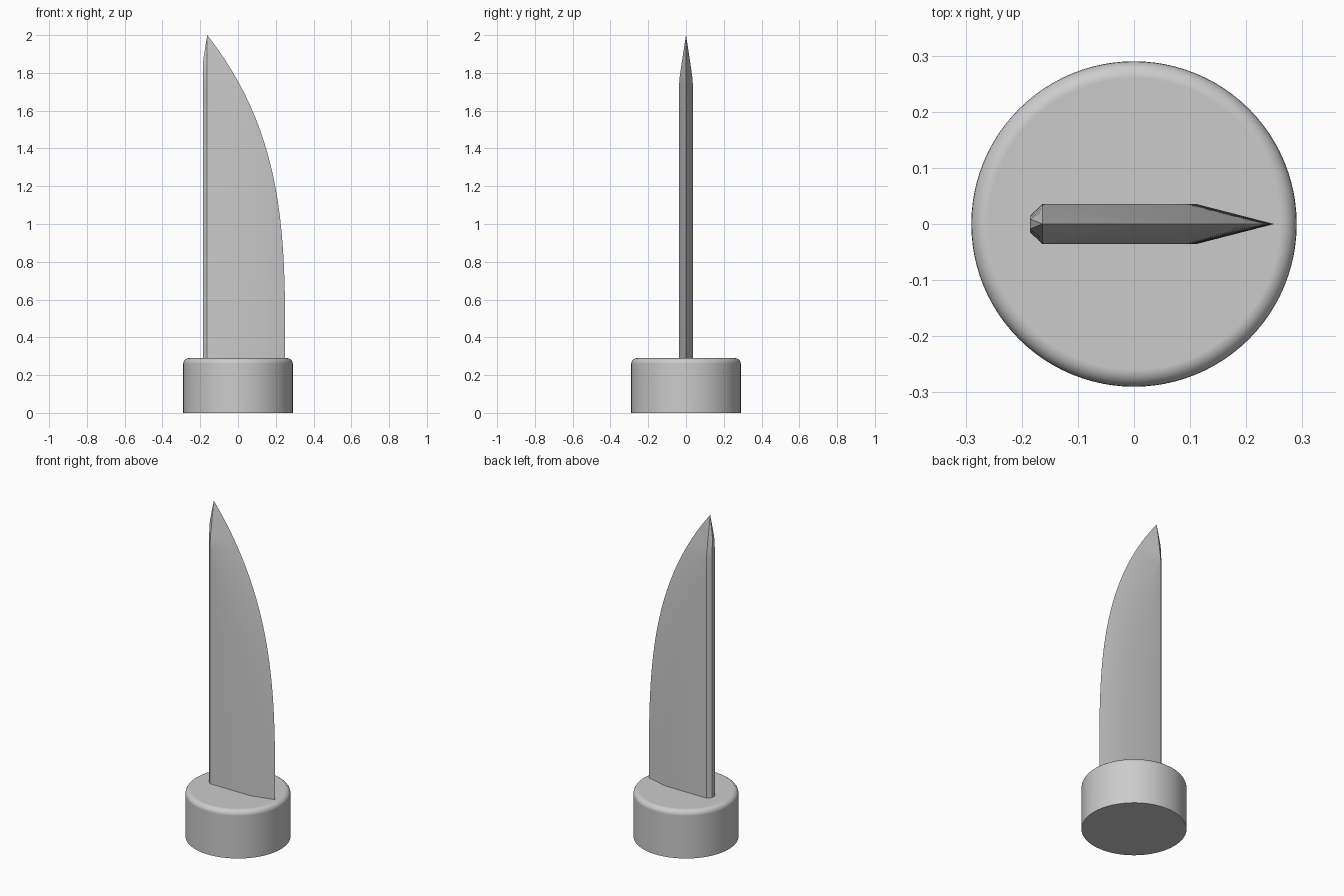
import bpy
import bmesh
from math import radians, sqrt

cube = bpy.data.objects.get("Cube")
if cube:
    bpy.data.objects.remove(cube, do_unlink=True)

grey = bpy.data.materials.new("plain_grey")
grey.use_nodes = True
colour = (0.6, 0.6, 0.6, 1.0)
grey.diffuse_color = colour
grey.node_tree.nodes["Principled BSDF"].inputs["Base Color"].default_value = colour


def finish(name, bm):
    """Turn a bmesh into a smooth object with sharp creases."""
    bmesh.ops.recalc_face_normals(bm, faces=bm.faces)
    mesh = bpy.data.meshes.new(name)
    bm.to_mesh(mesh)
    bm.free()
    mesh.materials.append(grey)
    obj = bpy.data.objects.new(name, mesh)
    bpy.context.collection.objects.link(obj)
    bpy.ops.object.select_all(action="DESELECT")
    obj.select_set(True)
    bpy.context.view_layer.objects.active = obj
    bpy.ops.object.shade_smooth_by_angle(angle=radians(30))
    return obj


# Round base with a softened top rim
RADIUS, HEIGHT = 0.29, 0.29
bm = bmesh.new()
bmesh.ops.create_cone(bm, cap_ends=True, segments=96,
                      radius1=RADIUS, radius2=RADIUS, depth=HEIGHT)
bmesh.ops.translate(bm, verts=bm.verts, vec=(0, 0, HEIGHT / 2))
rim = [e for e in bm.edges if all(v.co.z > HEIGHT - 0.01 for v in e.verts)]
bmesh.ops.bevel(bm, geom=rim, offset=0.03, segments=6, profile=0.5,
                affect="EDGES")
base = finish("base", bm)
weighted = base.modifiers.new("even_top", "WEIGHTED_NORMAL")
weighted.keep_sharp = True

# Blade: cross-sections lofted from inside the base up to the point
TIP, HALF, BEVEL = 2.0, 0.036, 0.14
BACK, CHAMFER, SPINE_HALF = -0.163, 0.022, 0.015
EDGE, POWER = 0.25, 3.25
SPAN = TIP - HEIGHT


def section(z):
    t = max(0.0, (z - HEIGHT) / SPAN)
    reach = EDGE - BACK
    edge = EDGE - reach * t ** POWER
    slope = reach * POWER / SPAN * t ** (POWER - 1)
    width = BEVEL * sqrt(1 + slope * slope)      # ground bevel across the edge
    k = min(1.0, (edge - BACK) / width)
    shoulder = max(edge - width, BACK + 0.0005)
    shoulder_half = HALF * min(1.0, (edge - shoulder) / width)
    spine = BACK - CHAMFER * min(1.0, 1.7 * k)
    side = [(spine, SPINE_HALF * k), (BACK, HALF * k),
            (shoulder, shoulder_half)]
    ring = side + [(edge, 0)] + [(x, -y) for x, y in reversed(side)]
    return [(x, y, z) for x, y in ring]


bm = bmesh.new()
STEPS = 60
levels = [0.2] + [HEIGHT + SPAN * 0.998 * i / STEPS for i in range(STEPS + 1)]
rings = [[bm.verts.new(p) for p in section(z)] for z in levels]
for low, high in zip(rings, rings[1:]):
    for i in range(len(low)):
        j = (i + 1) % len(low)
        bm.faces.new((low[i], low[j], high[j], high[i]))
bm.faces.new(rings[0])
point = bm.verts.new((BACK, 0, TIP))
top = rings[-1]
for i in range(len(top)):
    bm.faces.new((top[i], top[(i + 1) % len(top)], point))
finish("blade", bm)
